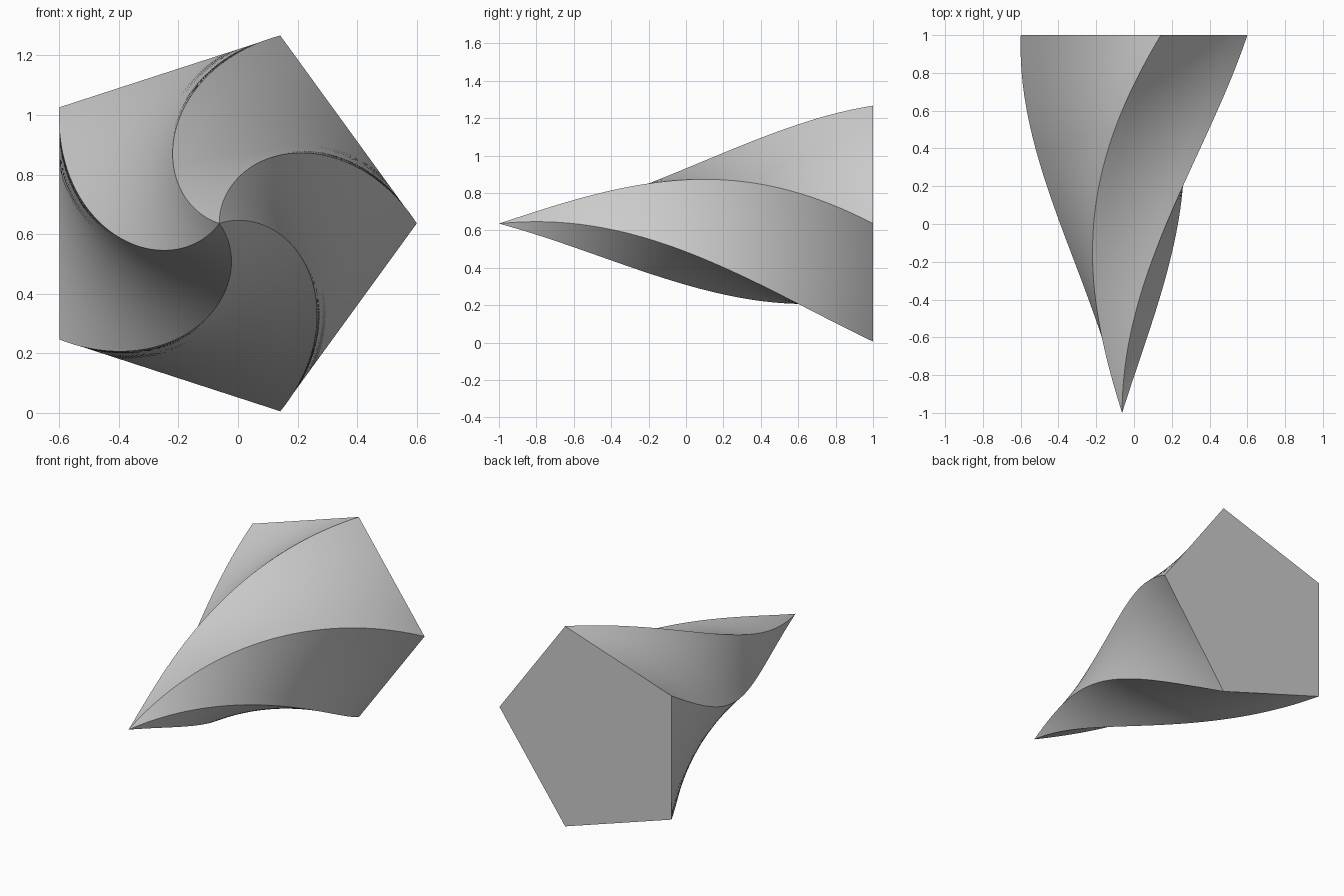
import bpy, bmesh, math
from mathutils import Vector

cube = bpy.data.objects.get("Cube")
if cube:
    bpy.data.objects.remove(cube, do_unlink=True)

SIDES, SPLITS, RINGS = 5, 6, 100
RADIUS, LENGTH, TWIST = 0.663, 2.0, math.pi / 2
CENTRE = Vector((-0.063, 0, 0.636))

# One plain grey finish
grey = bpy.data.materials.new("plain grey")
grey.use_nodes = True
colour = (0.6, 0.6, 0.6, 1)
grey.diffuse_color = colour
grey.node_tree.nodes["Principled BSDF"].inputs["Base Color"].default_value = colour


def corner(k, t):
    """Pentagon corner k, at fraction t from base to tip."""
    a = math.tau * k / SIDES + TWIST * t
    r = RADIUS * (1 - t)
    return CENTRE + Vector((r * math.cos(a), LENGTH * (0.5 - t), r * math.sin(a)))


def ring(bm, t):
    """Pentagon outline with its straight edges divided."""
    return [bm.verts.new(corner(k, t).lerp(corner(k + 1, t), s / SPLITS))
            for k in range(SIDES) for s in range(SPLITS)]


# Twisted pyramid: shrinking, turning pentagons that end in a point
bm = bmesh.new()
rings = [ring(bm, i / RINGS) for i in range(RINGS)]
tip = bm.verts.new(corner(0, 1))
count = SIDES * SPLITS
bm.faces.new(rings[0])
for j in range(count):
    n = (j + 1) % count
    for a, b in zip(rings, rings[1:]):
        bm.faces.new((a[j], a[n], b[n], b[j]))
    bm.faces.new((rings[-1][j], rings[-1][n], tip))
bmesh.ops.recalc_face_normals(bm, faces=bm.faces)

mesh = bpy.data.meshes.new("twisted_pyramid")
bm.to_mesh(mesh)
bm.free()
mesh.materials.append(grey)
pyramid = bpy.data.objects.new("twisted_pyramid", mesh)
bpy.context.collection.objects.link(pyramid)

# Smooth sides with crisp ridges and base rim
bpy.ops.object.select_all(action='DESELECT')
bpy.context.view_layer.objects.active = pyramid
pyramid.select_set(True)
bpy.ops.object.shade_smooth_by_angle(angle=math.radians(30))
